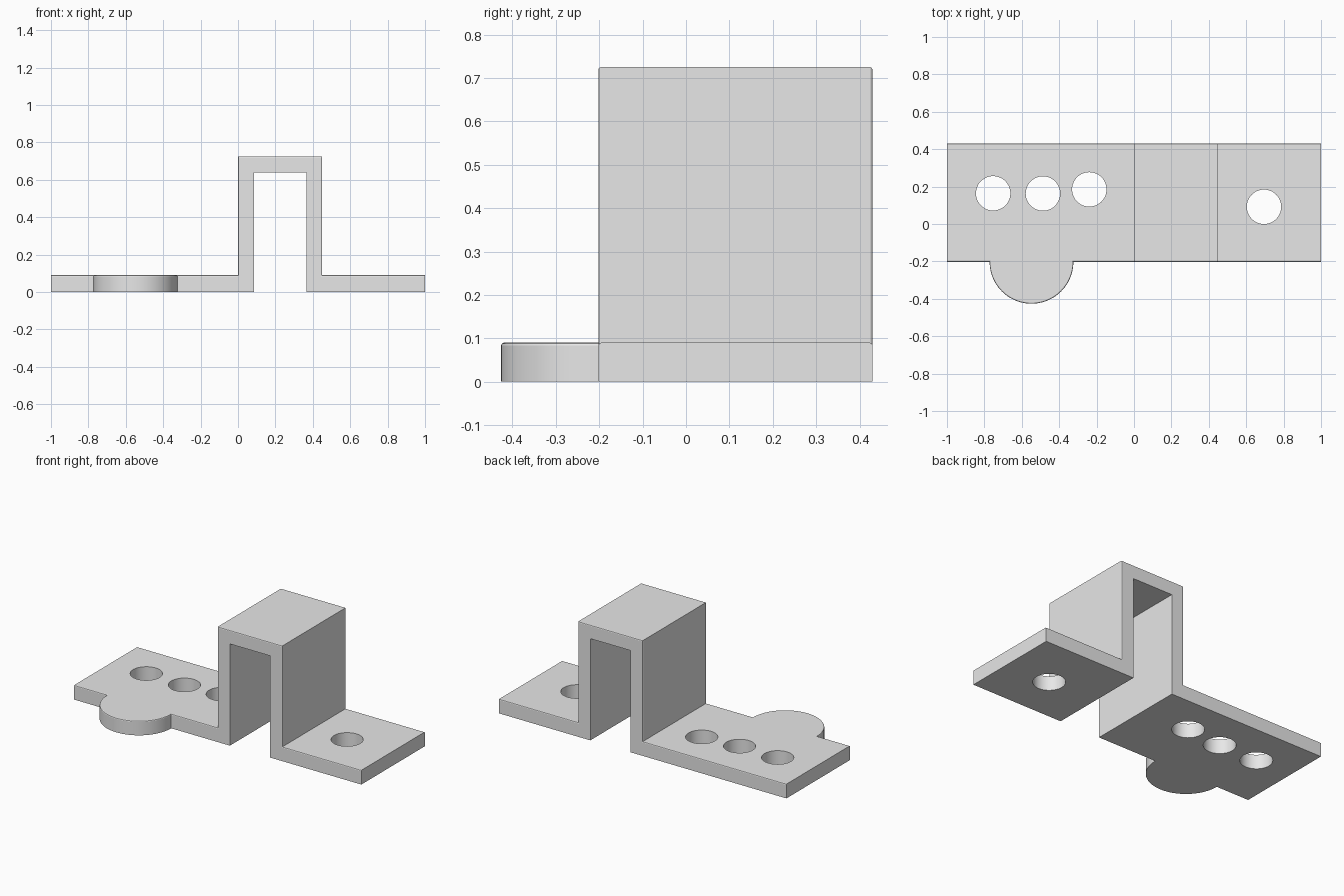
import bpy
import bmesh
from math import cos, sin, pi

if "Cube" in bpy.data.objects:
    bpy.data.objects.remove(bpy.data.objects["Cube"])

BACK, FRONT = 0.43, -0.202
THICK, HEIGHT = 0.09, 0.725
CHAMFER = 0.006

metal = bpy.data.materials.new("plain_grey")
metal.use_nodes = True
grey = (0.8, 0.8, 0.8, 1)
metal.diffuse_color = grey
metal.node_tree.nodes["Principled BSDF"].inputs["Base Color"].default_value = grey


def prism(name, points, offset, chamfered):
    """Extrude a closed outline, then chamfer the edges picked by a rule."""
    bm = bmesh.new()
    base = bm.faces.new([bm.verts.new(p) for p in points])
    grown = bmesh.ops.extrude_face_region(bm, geom=[base])["geom"]
    bmesh.ops.translate(bm, vec=offset,
                        verts=[g for g in grown if isinstance(g, bmesh.types.BMVert)])
    if base not in bm.faces[:]:
        bm.faces.ensure_lookup_table()
    elif sum(base in e.link_faces for e in base.edges) and len(base.edges[0].link_faces) < 2:
        bmesh.ops.contextual_create(bm, geom=list(base.edges))
    bmesh.ops.holes_fill(bm, edges=[e for e in bm.edges if e.is_boundary], sides=0)
    bmesh.ops.recalc_face_normals(bm, faces=bm.faces)
    edges = [e for e in bm.edges if chamfered(e)]
    if edges:
        bmesh.ops.bevel(bm, geom=edges, offset=CHAMFER, segments=2,
                        profile=0.5, affect='EDGES')
    mesh = bpy.data.meshes.new(name)
    bm.to_mesh(mesh)
    bm.free()
    mesh.materials.append(metal)
    obj = bpy.data.objects.new(name, mesh)
    bpy.context.collection.objects.link(obj)
    return obj


def combine(target, other, operation):
    """Apply a boolean and discard the helper."""
    bpy.context.view_layer.objects.active = target
    mod = target.modifiers.new("combine", 'BOOLEAN')
    mod.operation, mod.solver, mod.object = operation, 'EXACT', other
    bpy.ops.object.modifier_apply(modifier=mod.name)
    bpy.data.objects.remove(other)


# Hat-shaped strap: two flanges joined by a tall channel
outer = [(-1, THICK), (0, THICK), (0, HEIGHT), (0.45, HEIGHT), (0.45, THICK), (1, THICK)]
inner = [(1, 0), (0.365, 0), (0.365, 0.64), (0.085, 0.64), (0.085, 0), (-1, 0)]


def on_outer_rim(edge):
    a, b = (v.co for v in edge.verts)
    if abs(a.y - b.y) > 0.1:
        return False
    mid = (a + b) / 2
    return any(abs(mid.x - (p[0] + q[0]) / 2) < 1e-4 and abs(mid.z - (p[1] + q[1]) / 2) < 1e-4
               for p, q in zip(outer, outer[1:]))


bracket = prism("bracket", [(x, FRONT, z) for x, z in outer + inner],
                (0, BACK - FRONT, 0), on_outer_rim)

# Rounded tab on the front of the right flange
TAB_X, TAB_R, STEPS = -0.548, 0.224, 48
arc = [(TAB_X + TAB_R * cos(pi + pi * i / STEPS),
        FRONT + TAB_R * sin(pi + pi * i / STEPS), 0) for i in range(STEPS + 1)]
root = [(TAB_X + TAB_R, FRONT + 0.03, 0), (TAB_X - TAB_R, FRONT + 0.03, 0)]


def on_tab_rim(edge):
    return (all(v.co.z > THICK - 0.001 for v in edge.verts)
            and min(v.co.y for v in edge.verts) < FRONT - 0.001)


tab = prism("tab", arc + root, (0, 0, THICK), on_tab_rim)
combine(bracket, tab, 'UNION')

# Screw holes through the flanges
for x, y in [(-0.753, 0.164), (-0.487, 0.163), (-0.239, 0.185), (0.695, 0.092)]:
    ring = [(x + 0.092 * cos(2 * pi * i / 48), y + 0.092 * sin(2 * pi * i / 48), -0.1)
            for i in range(48)]
    combine(bracket, prism("hole_cutter", ring, (0, 0, 0.3), lambda e: False), 'DIFFERENCE')

bpy.ops.object.select_all(action='DESELECT')
bracket.select_set(True)
bpy.context.view_layer.objects.active = bracket
bpy.ops.object.shade_smooth_by_angle(angle=pi / 9)
